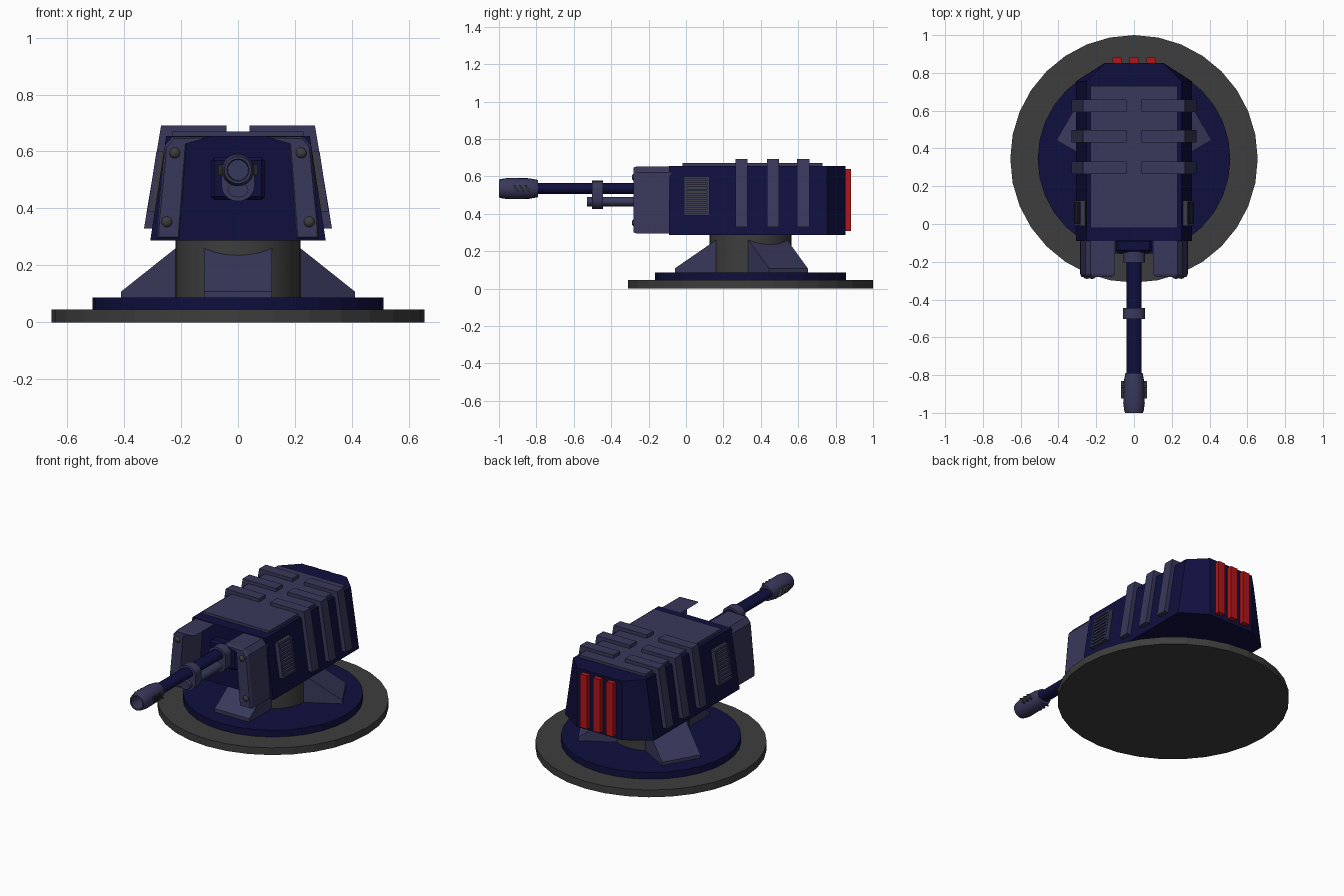
import bpy, bmesh
from math import sin, cos, pi, radians
from mathutils import Vector, Matrix

if "Cube" in bpy.data.objects:
    bpy.data.objects.remove(bpy.data.objects["Cube"])


def material(name, rgb):
    m = bpy.data.materials.new(name)
    m.diffuse_color = (*rgb, 1)
    m.use_nodes = True
    m.node_tree.nodes["Principled BSDF"].inputs["Base Color"].default_value = m.diffuse_color
    return m


NAVY = material("navy", (0.005, 0.005, 0.05))
SLATE = material("slate", (0.04, 0.04, 0.105))
GREY = material("dark_grey", (0.047, 0.047, 0.047))
RED = material("red", (0.45, 0.008, 0.01))
CY = 0.345    # turntable centre
BZ = 0.535    # barrel height


def loft(name, rings, mat, mirror=False, bevel=0, smooth=False, caps=True):
    """Skin successive closed rings of points."""
    bm = bmesh.new()
    vs = [[bm.verts.new(p) for p in r] for r in rings]
    n = len(vs[0])
    for a, b in zip(vs, vs[1:]):
        for i in range(n):
            bm.faces.new((a[i], a[(i + 1) % n], b[(i + 1) % n], b[i]))
    if caps:
        bm.faces.new(vs[0])
        bm.faces.new(vs[-1])
    bmesh.ops.recalc_face_normals(bm, faces=bm.faces)
    me = bpy.data.meshes.new(name)
    bm.to_mesh(me)
    bm.free()
    ob = bpy.data.objects.new(name, me)
    bpy.context.collection.objects.link(ob)
    me.materials.append(mat)
    if bevel:
        m = ob.modifiers.new("bevel", 'BEVEL')
        m.width, m.segments = bevel, 1
    if mirror:
        ob.modifiers.new("mirror", 'MIRROR')
    if smooth:
        bpy.ops.object.select_all(action='DESELECT')
        ob.select_set(True)
        bpy.context.view_layer.objects.active = ob
        bpy.ops.object.shade_smooth_by_angle(angle=radians(35))
    return ob


def extrude_y(name, xz, y0, y1, mat, **kw):
    return loft(name, [[(x, y, z) for x, z in xz] for y in (y0, y1)], mat, **kw)


def box(name, x0, x1, y0, y1, z0, z1, mat, **kw):
    return extrude_y(name, [(x0, z0), (x1, z0), (x1, z1), (x0, z1)], y0, y1, mat, **kw)


def disc(name, r, z0, z1, mat, n=32, **kw):
    ring = [(r * cos(2 * pi * i / n), CY + r * sin(2 * pi * i / n)) for i in range(n)]
    return loft(name, [[(x, y, z) for x, y in ring] for z in (z0, z1)], mat, **kw)


def tube(name, profile, z, mat, n=20, wide=1.0, x=0, **kw):
    """Revolve (y, radius) pairs about a line along y."""
    rings = [[(x + wide * r * cos(2 * pi * i / n), y, z + r * sin(2 * pi * i / n))
              for i in range(n)] for y, r in profile]
    return loft(name, rings, mat, **kw)


# turntable
disc("base_plate", 0.655, 0, 0.045, GREY)
disc("turntable", 0.51, 0.045, 0.087, NAVY)
disc("column", 0.22, 0.087, 0.295, GREY, smooth=True)

# three sloping gussets round the column
for k, ang in enumerate((-90, 30, 150)):
    prof = [(0.1, 0.08), (0.405, 0.08), (0.405, 0.108), (0.18, 0.263), (0.1, 0.263)]
    rot = Matrix.Rotation(radians(ang), 3, 'Z')
    rings = [[rot @ Vector((r, w, z)) + Vector((0, CY, 0)) for r, z in prof]
             for w in (-0.12, 0.12)]
    loft(f"gusset_{k + 1}", rings, SLATE)


# housing with tapered sides and chamfered rear
def plan(w, z):
    return [(-w, -0.09, z), (w, -0.09, z), (w, 0.755, z), (0.155, 0.853, z),
            (-0.155, 0.853, z), (-w, 0.755, z)]


loft("housing", [plan(0.308, 0.287), plan(0.252, 0.655)], NAVY)
box("roof_plate", -0.23, 0.23, -0.02, 0.73, 0.65, 0.671, SLATE)

# ribs wrapping the roof and sides
rib = [(0.04, 0.65), (0.04, 0.692), (0.27, 0.692), (0.33, 0.33), (0.295, 0.33), (0.245, 0.65)]
for k, y in enumerate((0.297, 0.465, 0.627)):
    extrude_y(f"rib_{k + 1}", rib, y - 0.033, y + 0.033, SLATE, mirror=True)


# side vents with slats
def on_side(z):
    return 0.308 - (z - 0.287) * 0.152


def side_panel(name, y0, y1, z0, z1, out, mat):
    a, b = on_side(z0), on_side(z1)
    extrude_y(name, [(a - 0.01, z0), (a + out, z0), (b + out, z1), (b - 0.01, z1)],
              y0, y1, mat, mirror=True)


side_panel("vent_back", -0.01, 0.125, 0.39, 0.6, 0.012, GREY)
for y in (-0.01, 0.113):
    side_panel("vent_post", y, y + 0.012, 0.39, 0.6, 0.026, SLATE)
for k in range(10):
    z = 0.39 + k * 0.0218
    side_panel(f"vent_slat_{k + 1}", 0.0, 0.115, z, z + 0.013, 0.024, SLATE)

# rear heat bars
for k, x in enumerate((-0.09, 0, 0.09)):
    box(f"rear_bar_{k + 1}", x - 0.024, x + 0.024, 0.84, 0.882, 0.307, 0.64, RED)

# front cheek armour and its bolts
cheek = [(0.205, 0.295), (0.285, 0.295), (0.283, 0.35), (0.258, 0.62), (0.23, 0.652),
         (0.1, 0.652), (0.125, 0.643), (0.18, 0.628)]
inset = [(0.21, 0.3), (0.278, 0.3), (0.276, 0.35), (0.25, 0.615), (0.225, 0.645),
         (0.115, 0.648), (0.13, 0.642), (0.185, 0.627)]
loft("cheek_armour", [[(x, y, z) for x, z in s] for s, y in
                      ((inset, -0.28), (cheek, -0.265), (cheek, -0.08))], SLATE, mirror=True)
for k, (x, z) in enumerate(((0.222, 0.595), (0.25, 0.353))):
    tube(f"cheek_bolt_{k + 1}", [(-0.27, 0.02), (-0.28, 0.019), (-0.287, 0.013), (-0.29, 0.004)],
         z, GREY, n=12, x=x, mirror=True, smooth=True)

# barrel, recoil rod and mount
tube("barrel", [(-0.82, 0.029), (-0.08, 0.029)], BZ, NAVY, wide=1.4, smooth=True)
tube("recoil_rod", [(-0.53, 0.026), (-0.08, 0.026)], 0.465, SLATE, wide=1.4, smooth=True)
box("barrel_mount", -0.095, 0.095, -0.15, -0.08, 0.43, 0.58, NAVY, bevel=0.012)
arc = [pi * i / 10 for i in range(11)]
clamp = ([(0.058 * cos(a), BZ + 0.042 * sin(a)) for a in arc] +
         [(-0.058 * cos(a), 0.48 - 0.055 * sin(a)) for a in arc])
for k, (y0, y1) in enumerate(((-0.503, -0.445), (-0.205, -0.145))):
    extrude_y(f"barrel_clamp_{k + 1}", clamp, y0, y1, SLATE, smooth=True)

# hollow muzzle with slanted side ports
tube("muzzle", [(-0.79, 0.03), (-0.79, 0.046), (-0.84, 0.055), (-0.95, 0.057), (-0.985, 0.052),
                (-1.0, 0.048), (-1.0, 0.039), (-0.9, 0.036)], BZ, SLATE, smooth=True)
for k in range(3):
    y = -0.925 + k * 0.03
    ring = [(y, 0.555), (y + 0.011, 0.555), (y + 0.033, 0.518), (y + 0.022, 0.518)]
    loft(f"muzzle_port_{k + 1}", [[(x, a, b) for a, b in ring] for x in (0.045, 0.07)],
         GREY, mirror=True)
